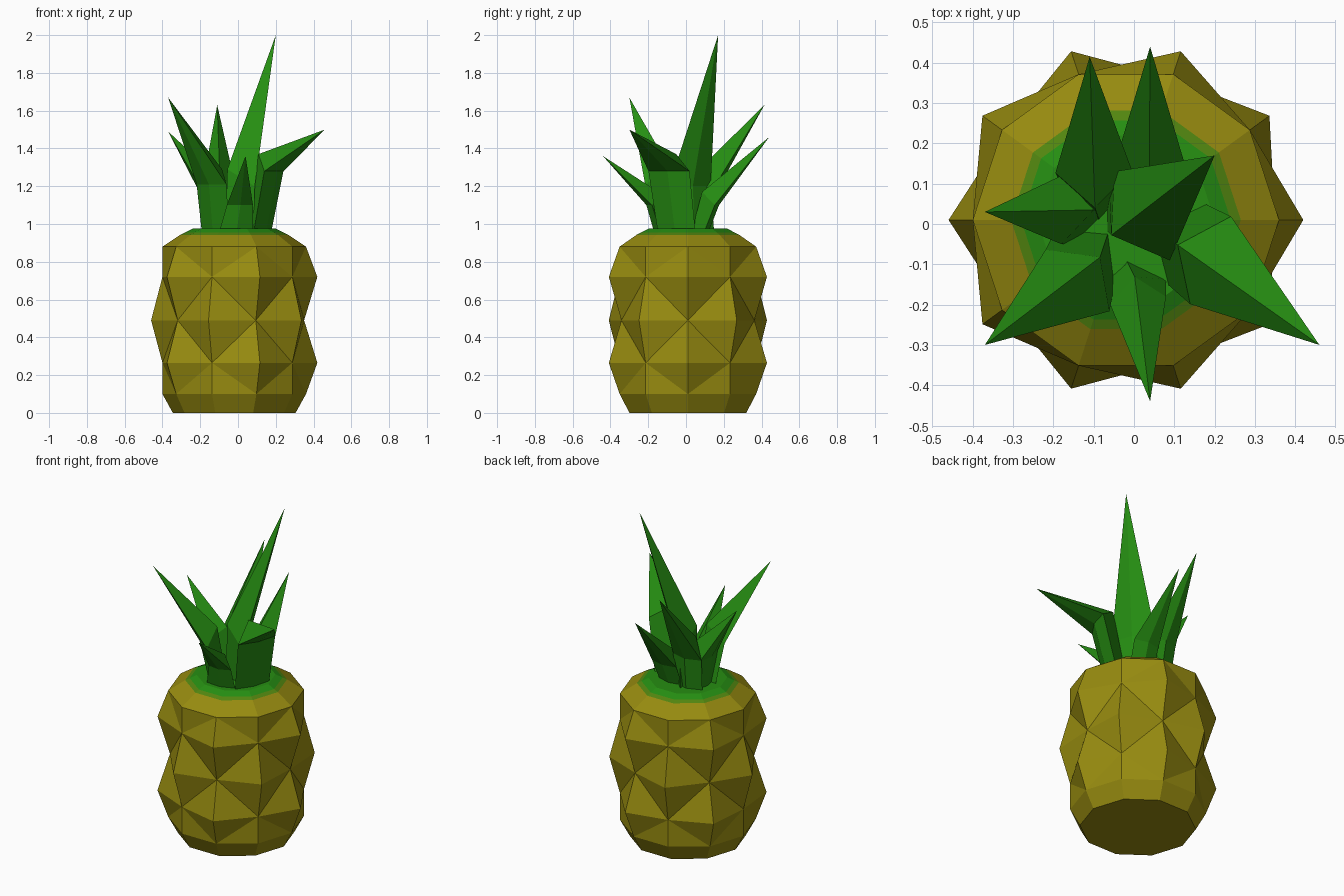
import bpy, bmesh, math
from mathutils import Vector

if "Cube" in bpy.data.objects:
    bpy.data.objects.remove(bpy.data.objects["Cube"])


def material(name, rgb):
    m = bpy.data.materials.new(name)
    m.diffuse_color = (*rgb, 1)
    m.use_nodes = True
    m.node_tree.nodes["Principled BSDF"].inputs["Base Color"].default_value = m.diffuse_color
    return m


SKIN = material("golden skin", (0.31, 0.26, 0.005))
BLEND = material("olive green", (0.085, 0.24, 0.005))
GREEN = material("leaf green", (0.019, 0.27, 0.006))


def make_object(name, bm, mats):
    bmesh.ops.recalc_face_normals(bm, faces=bm.faces)
    me = bpy.data.meshes.new(name)
    bm.to_mesh(me)
    bm.free()
    for m in mats:
        me.materials.append(m)
    ob = bpy.data.objects.new(name, me)
    bpy.context.collection.objects.link(ob)
    return ob


# Fruit body: ten-sided rings, alternate columns bulge to form diamond pyramids
CX, CY, N = -0.02, 0.01, 10
# height, radius of even columns, radius of odd columns
RINGS = [(0.0, 0.325, 0.325), (0.10, 0.38, 0.38), (0.265, 0.44, 0.38),
         (0.49, 0.37, 0.44), (0.72, 0.44, 0.38), (0.88, 0.38, 0.38),
         (0.943, 0.285, 0.285), (0.955, 0.26, 0.26), (0.975, 0.22, 0.22)]
bm = bmesh.new()
rows = []
for z, even, odd in RINGS:
    row = []
    for k in range(N):
        a = math.tau * k / N
        r = odd if k % 2 else even
        row.append(bm.verts.new((CX + r * math.cos(a), CY + r * math.sin(a), z)))
    rows.append(row)
for i in range(len(rows) - 1):
    for k in range(N):
        j = (k + 1) % N
        a, b, c, d = rows[i][k], rows[i][j], rows[i + 1][j], rows[i + 1][k]
        if i >= 5:
            f = bm.faces.new((a, b, c, d))
            f.material_index = max(0, i - 5)     # skin, blend ring, green crown
        elif (i + k) % 2:                        # valley edges join the low points
            bm.faces.new((a, b, c))
            bm.faces.new((a, c, d))
        else:
            bm.faces.new((a, b, d))
            bm.faces.new((b, c, d))
bm.faces.new(rows[0])
bm.faces.new(rows[-1]).material_index = 2
make_object("fruit_body", bm, [SKIN, BLEND, GREEN])


# Leaves: four-sided stalk rising to a bend, then tapering to a point
def leaf(name, base, mid, tip, angle, w0, w1, ridge, outer):
    a = math.radians(angle)
    out = Vector((math.cos(a), math.sin(a), 0))
    side = Vector((-out.y, out.x, 0))
    up = Vector((0, 0, 1))
    bm = bmesh.new()

    def section(c, w, lift):
        c = Vector(c)
        return [bm.verts.new(p) for p in (c - out * ridge + up * lift, c - side * w,
                                          c + out * outer, c + side * w)]

    low = section((*base, 0.96), w0, 0)
    high = section(mid, w1, ridge)
    point = bm.verts.new(tip)
    for k in range(4):
        j = (k + 1) % 4
        bm.faces.new((low[k], low[j], high[j], high[k]))
        bm.faces.new((high[k], high[j], point))
    bm.faces.new(low)
    make_object(name, bm, [GREEN])


leaf("leaf_right", (0.13, -0.05), (0.19, -0.09, 1.28), (0.46, -0.30, 1.50), -25, 0.11, 0.12, 0.09, 0.02)
leaf("leaf_tall", (0.01, 0.03), (0.02, 0.02, 1.20), (0.20, 0.17, 2.0), 32, 0.14, 0.13, 0.09, 0.03)
leaf("leaf_front_left", (-0.12, -0.08), (-0.14, -0.14, 1.21), (-0.37, -0.30, 1.67), 226, 0.10, 0.11, 0.08, 0.02)
leaf("leaf_front", (-0.01, -0.15), (0.01, -0.19, 1.10), (0.04, -0.44, 1.36), -82, 0.09, 0.07, 0.06, 0.02)
leaf("leaf_left", (-0.15, 0.03), (-0.18, 0.035, 1.16), (-0.37, 0.03, 1.49), 180, 0.08, 0.085, 0.08, 0.02)
leaf("leaf_back_left", (-0.09, 0.10), (-0.10, 0.13, 1.17), (-0.11, 0.415, 1.63), 92, 0.09, 0.095, 0.09, 0.03)
leaf("leaf_back", (0.03, 0.10), (0.04, 0.155, 1.10), (0.04, 0.44, 1.46), 88, 0.08, 0.085, 0.07, 0.02)
